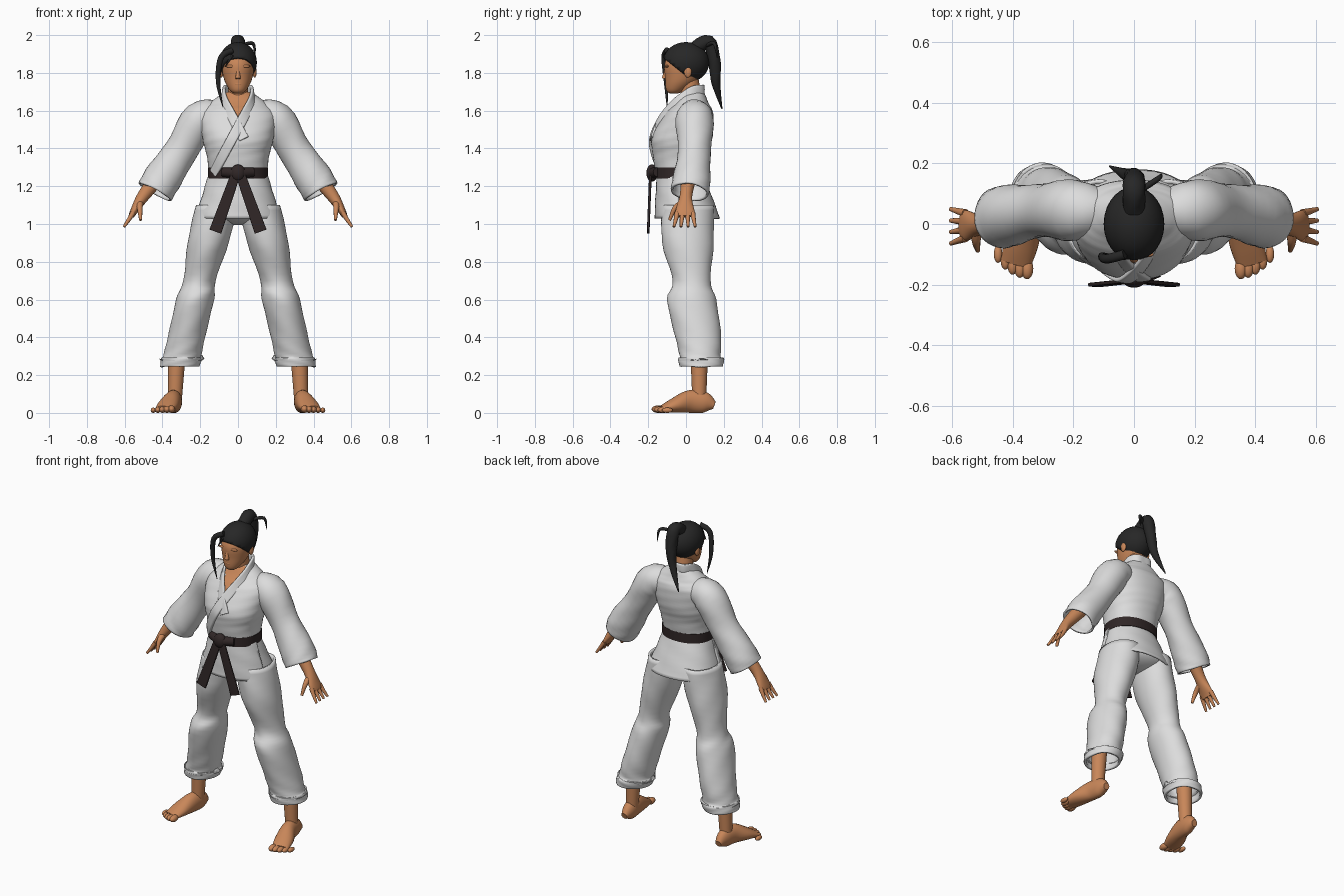
import bpy, bmesh, math
from mathutils import Vector
from mathutils.bvhtree import BVHTree

cube = bpy.data.objects.get("Cube")
if cube:
    bpy.data.objects.remove(cube)


def material(name, *color):
    m = bpy.data.materials.new(name)
    m.use_nodes = True
    m.diffuse_color = (*color, 1)
    shader = next(n for n in m.node_tree.nodes if n.type == 'BSDF_PRINCIPLED')
    shader.inputs["Base Color"].default_value = (*color, 1)
    return m


CLOTH = material("white_cloth", .72, .72, .72)
SKIN = material("tan_skin", .58, .24, .1)
HAIR = material("dark_hair", .02, .02, .02)
BELT = material("black_belt", .03, .02, .02)
X, Y, Z = Vector((1, 0, 0)), Vector((0, 1, 0)), Vector((0, 0, 1))


def finish(bm, name, mat, shell, cut):
    if cut:
        point, normal = cut
        geom = [*bm.verts, *bm.edges, *bm.faces]
        bmesh.ops.bisect_plane(bm, geom=geom, plane_co=point, plane_no=normal, clear_outer=True)
    bmesh.ops.recalc_face_normals(bm, faces=bm.faces)
    mesh = bpy.data.meshes.new(name)
    bm.to_mesh(mesh)
    bm.free()
    mesh.materials.append(mat)
    mesh.shade_smooth()
    mesh.set_sharp_from_angle(angle=math.radians(50))
    obj = bpy.data.objects.new(name, mesh)
    bpy.context.scene.collection.objects.link(obj)
    if shell:
        mod = obj.modifiers.new("thickness", 'SOLIDIFY')
        mod.thickness, mod.offset = shell, -1
    return obj


def smooth_rings(rings, sub):
    """Catmull-Rom interpolation of centres and radii."""
    rings = [tuple(r) if len(r) == 5 else (*r, r[-1]) for r in rings]
    padded = [rings[0], *rings, rings[-1]]
    out = []
    for before, start, end, after in zip(padded, padded[1:], padded[2:], padded[3:]):
        for k in range(sub):
            t = k / sub
            ring = []
            for a, b, c, d in zip(before, start, end, after):
                slope_in, slope_out = (c - a) / 2, (d - b) / 2
                ease = t * t * (3 - 2 * t)
                ring.append(b + (c - b) * ease + t * (1 - t) * (slope_in * (1 - t) - slope_out * t))
            out.append(ring)
    return out + [list(rings[-1])]


def tube(name, mat, rings, ref=Y, axis=None, sides=24, power=2, fold=0, shell=0, side=1, sub=5, cut=None):
    """Loft of oval rings; the second radius lies along ref, open ended when shell is set."""
    data = smooth_rings(rings, sub)
    pts = [Vector((r[0] * side, r[1], r[2])) for r in data]
    bm = bmesh.new()
    loops = []
    for i, p in enumerate(pts):
        tangent = axis or (pts[min(i + 1, len(pts) - 1)] - pts[max(i - 1, 0)]).normalized()
        across = tangent.cross(ref(p) if callable(ref) else ref).normalized()
        along = across.cross(tangent)
        wide, deep = data[i][3:]
        loop = []
        for k in range(sides):
            angle = math.tau * k / sides
            grow = 1 + fold * math.sin(3 * angle + i / 2) * math.sin(i + angle)
            c, s = (math.copysign(abs(w) ** (2 / power), w) * grow for w in (math.cos(angle), math.sin(angle)))
            loop.append(bm.verts.new(p + across * wide * c * side + along * deep * s))
        loops.append(loop)
    for low, high in zip(loops, loops[1:]):
        for k in range(sides):
            n = (k + 1) % sides
            bm.faces.new((low[k], low[n], high[n], high[k]))
    if not shell:
        bm.faces.new(loops[0])
        bm.faces.new(loops[-1])
    return finish(bm, name, mat, shell, cut)


def stack(name, mat, layers, lean=lambda z: 0, **options):
    """Level rings given as height, y, half width and half depth."""
    rings = [(lean(z), y, z, wide, deep) for z, y, wide, deep in layers]
    return tube(name, mat, rings, axis=Z, sides=48, **options)


def taper(name, mat, points, start, end, power=1, **options):
    """Round tube along points, thinning from start to end."""
    last = len(points) - 1
    rings = [(*p, start + (end - start) * (i / last) ** power) for i, p in enumerate(points)]
    return tube(name, mat, rings, **options)


def blob(name, mat, center, radii, cut=None, shell=0):
    bm = bmesh.new()
    bmesh.ops.create_uvsphere(bm, u_segments=28, v_segments=18, radius=1)
    for v in bm.verts:
        v.co = Vector(c + r * w for c, r, w in zip(center, radii, v.co))
    return finish(bm, name, mat, shell, cut)


# Jacket body, with bare skin inside the neckline
jacket = stack("jacket_body", CLOTH, [
    (1.22, -.03, .15, .12), (1.36, -.03, .165, .145), (1.46, -.02, .19, .16),
    (1.58, .015, .2, .13), (1.64, .03, .15, .09), (1.7, .04, .07, .055)],
    power=2.2, fold=.01, sub=9)
jacket.data.materials.append(SKIN)
for face in jacket.data.polygons:
    if face.center.y < 0 and abs(face.center.x) < (face.center.z - 1.53) / 2:
        face.material_index = 1
surface = BVHTree.FromPolygons([v.co for v in jacket.data.vertices],
                               [tuple(f.vertices) for f in jacket.data.polygons])


# Crossed lapels, draped on the chest
def lapel(name, side, lift, steps):
    path = [(0, .09, 1.71), (.045, .085, 1.71), (.073, .04, 1.705), (.078, -.015, 1.67)]
    for i in range(steps):
        z = 1.63 - .06 * i
        x = .54 * (z - 1.51)
        hit = surface.ray_cast(Vector((x * side, -1, z)), Y)[0]
        path.append((x, (hit.y if hit else -.06) - lift, z))
    tube(name, CLOTH, [(*p, .027, .009) for p in path], side=side, power=4,
         ref=lambda p: Vector((p.x, p.y - .04, 0)))


lapel("right_lapel", -1, .001, 4)
lapel("left_lapel", 1, .005, 7)


# Jacket skirt: full layer and overlapping front flap
def skirt(name, grow, cut=None):
    layers = [(1.27 - .24 * t, .04 * t - .03, (.147 + .08 * t) * grow, (.12 + .05 * t) * grow)
              for t in (0, .5, 1)]
    stack(name, CLOTH, layers, power=2.2, fold=.015, shell=.01, cut=cut)


skirt("jacket_skirt", 1)
skirt("front_flap", 1.04, cut=(Y * -.04, Y))

# Belt and knot
stack("belt", BELT, [(z, -.03, .16, .135) for z in (1.24, 1.3)], power=2.2)
blob("belt_knot", BELT, (0, -.18, 1.27), (.04, .03, .045))

# Neck, head and face
taper("neck", SKIN, [(0, .04, 1.6), (0, .01, 1.79)], .055, .052)
stack("head", SKIN, [(1.69, -.065, .02, .02), (1.71, -.055, .045, .05), (1.77, -.02, .075, .09),
                     (1.86, 0, .085, .11), (1.95, 0, .03, .04)])
taper("nose", SKIN, [(0, -.105, 1.82), (0, -.115, 1.77)], .007, .014, ref=X)
blob("lips", SKIN, (0, -.1, 1.74), (.022, .01, .01))

# Hair cap cut along the hairline, ponytail and loose strands
blob("hair_cap", HAIR, (0, 0, 1.855), (.1, .123, .108), shell=.015,
     cut=((0, -.12, 1.88), (0, -.63, -.78)))
taper("ponytail", HAIR, [(0, .05, 1.93), (0, .12, 1.965), (0, .15, 1.86), (-.02, .16, 1.74), (-.08, .19, 1.61)],
      .037, .003, power=3, ref=X, fold=.06)
taper("right_strand", HAIR, [(-.03, -.1, 1.92), (-.09, -.115, 1.88), (-.105, -.105, 1.75), (-.08, -.1, 1.62)],
      .016, .002, power=3, ref=X)
taper("left_strand", HAIR, [(.02, .11, 1.945), (.08, .15, 1.955), (.09, .165, 1.88)], .01, .002, power=3)
taper("forehead_wisp", HAIR, [(-.03, -.11, 1.895), (-.07, -.105, 1.83)], .009, .002, ref=X)

# Pants seat between the legs
blob("pants_seat", CLOTH, (0, .01, 1.07), (.2, .145, .075))

# Everything that comes in pairs
for side, word in ((1, "left"), (-1, "right")):
    tube(word + "_belt_end", BELT, [(.01 + .11 * t, -.188 - .012 * t, 1.27 - .31 * t, .025 + .008 * t, .007)
                                    for t in (0, .5, 1)], side=side, power=5)
    taper(word + "_knot_loop", BELT, [(.01, -.175, 1.27), (.08, -.15, 1.275)], .03, .025, side=side)
    blob(word + "_ear", SKIN, (.088 * side, .01, 1.805), (.011, .02, .03))
    blob(word + "_brow", SKIN, (.037 * side, -.1, 1.835), (.028, .01, .008))

    tube(word + "_sleeve", CLOTH, [
        (.1, .04, 1.57, .075), (.2, .045, 1.55, .1), (.3, .045, 1.39, .087),
        (.4, .03, 1.24, .1), (.44, .02, 1.17, .1)], side=side, sides=32, fold=.03, shell=.012)
    tube(word + "_forearm", SKIN, [
        (.4, .02, 1.28, .045), (.5, 0, 1.15, .033), (.55, -.005, 1.07, .02, .05),
        (.565, -.005, 1.04, .015, .045)], side=side)
    for n in range(4):
        y = .027 * (n - 1.7)
        taper(f"{word}_finger_{n}", SKIN, [(.555, y, 1.06), (.58, y * 1.2, 1.02), (.604, y * 1.4, .985)],
              .014, .007, side=side, sides=12)
    taper(word + "_thumb", SKIN, [(.52, -.02, 1.11), (.52, -.06, 1.08), (.515, -.087, 1.02)],
          .02, .008, side=side, sides=12)

    stack(word + "_pants_leg", CLOTH, [
        (1.1, .01, .11, .14), (.9, .01, .11, .135), (.7, .03, .085, .1), (.6, .03, .1, .13),
        (.4, .065, .1, .12), (.3, .075, .1, .11), (.29, .08, .11, .12), (.245, .08, .105, .115)],
        lean=lambda z: .365 - .23 * z, side=side, fold=.025, shell=.014)
    taper(word + "_ankle", SKIN, [(.32, .07, .4), (.335, .07, .05)], .05, .036, side=side)
    tube(word + "_foot", SKIN, [
        (.335, .15, .04, .02), (.335, .1, .055, .038, .055), (.345, .02, .06, .045, .06),
        (.37, -.06, .04, .056, .04), (.39, -.13, .02, .05, .018)], ref=Z, side=side)
    for n in range(5):
        r = .02 - .0015 * n
        blob(f"{word}_toe_{n}", SKIN, ((.352 + .024 * n) * side, .003 * n * n - .147, r), (r, r + .015, r))
